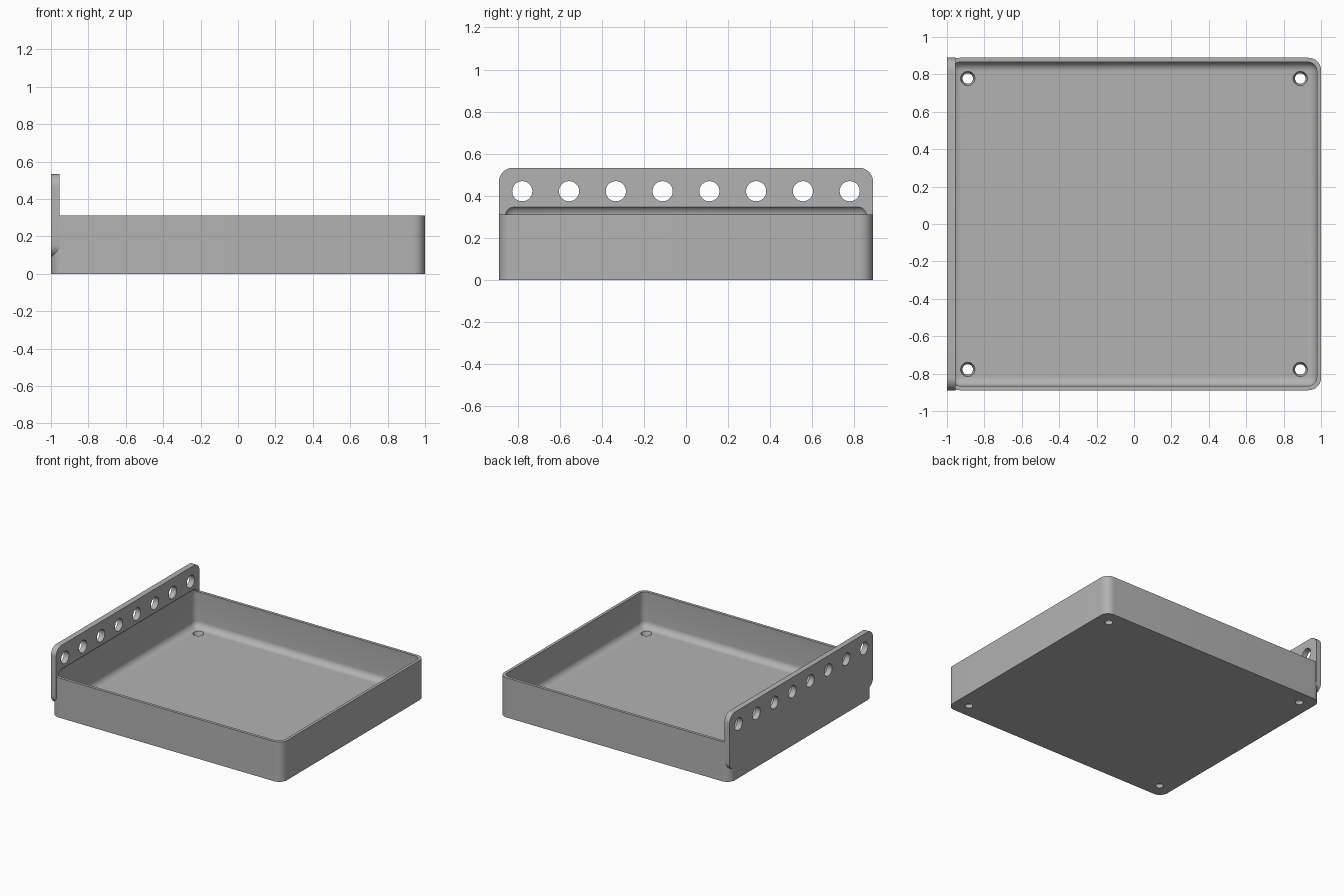
import bpy, bmesh, math
from mathutils import Matrix, Vector

default = bpy.data.objects.get("Cube")
if default:
    bpy.data.objects.remove(default, do_unlink=True)

MM = 1 / 90            # the tray is laid out in whole millimetres, 180 long

grey = bpy.data.materials.new("plain grey")
grey.use_nodes = True
colour = (0.45, 0.45, 0.45, 1)
grey.diffuse_color = colour
grey.node_tree.nodes["Principled BSDF"].inputs["Base Color"].default_value = colour


def make_object(name, bm):
    mesh = bpy.data.meshes.new(name)
    bm.to_mesh(mesh)
    bm.free()
    obj = bpy.data.objects.new(name, mesh)
    bpy.context.collection.objects.link(obj)
    mesh.materials.append(grey)
    return obj


def rounded_box(name, low, high, radius, axes):
    """Box between two corners (mm), rounding the edges that run along axes."""
    low, high = Vector(low) * MM, Vector(high) * MM
    bm = bmesh.new()
    bmesh.ops.create_cube(bm, size=1)
    for v in bm.verts:
        v.co = [high[i] if v.co[i] > 0 else low[i] for i in range(3)]
    edges = []
    for e in bm.edges:
        d = e.verts[1].co - e.verts[0].co
        if max(range(3), key=lambda i: abs(d[i])) in axes:
            edges.append(e)
    bmesh.ops.bevel(bm, geom=edges, offset=radius * MM, segments=10,
                    profile=0.5, affect='EDGES')
    return make_object(name, bm)


def hole_cutters(name, centres, r1, r2, depth, turn):
    """One mesh holding a round cutter at every centre."""
    bm = bmesh.new()
    for c in centres:
        bmesh.ops.create_cone(bm, cap_ends=True, segments=40, radius1=r1 * MM,
                              radius2=r2 * MM, depth=depth * MM,
                              matrix=Matrix.Translation(Vector(c) * MM) @ turn)
    return make_object(name, bm)


def combine(target, tool, operation):
    mod = target.modifiers.new(tool.name, 'BOOLEAN')
    mod.operation = operation
    mod.solver = 'EXACT'
    mod.object = tool
    bpy.context.view_layer.objects.active = target
    bpy.ops.object.modifier_apply(modifier=mod.name)
    bpy.data.objects.remove(tool, do_unlink=True)


# Tray body and the upright hanging plate on its side
tray = rounded_box("tray", (-90, -80, 0), (90, 80, 28), 6, (2,))
plate = rounded_box("hanging_plate", (-90, -80, 8), (-86, 80, 48), 6, (0,))
combine(tray, plate, 'UNION')

# Filleted cavity, which also undercuts the plate a little above the rim
cavity = rounded_box("cavity", (-88, -78, 3), (88, 78, 32), 4.5, (0, 1, 2))
combine(tray, cavity, 'DIFFERENCE')

# Row of hanging holes through the plate
row = [(-88, -70 + 20 * i, 38) for i in range(8)]
combine(tray, hole_cutters("hanging_holes", row, 4.3, 4.3, 8,
                           Matrix.Rotation(math.pi / 2, 4, 'Y')), 'DIFFERENCE')

# Tapered drain holes in the floor corners
corners = [(x, y, 1.5) for x in (-80, 80) for y in (-70, 70)]
combine(tray, hole_cutters("drain_holes", corners, 2.2, 3.8, 5,
                           Matrix.Identity(4)), 'DIFFERENCE')

# Smooth fillets with crisp edges
bpy.ops.object.select_all(action='DESELECT')
tray.select_set(True)
bpy.context.view_layer.objects.active = tray
bpy.ops.object.shade_smooth_by_angle(angle=math.radians(30))
